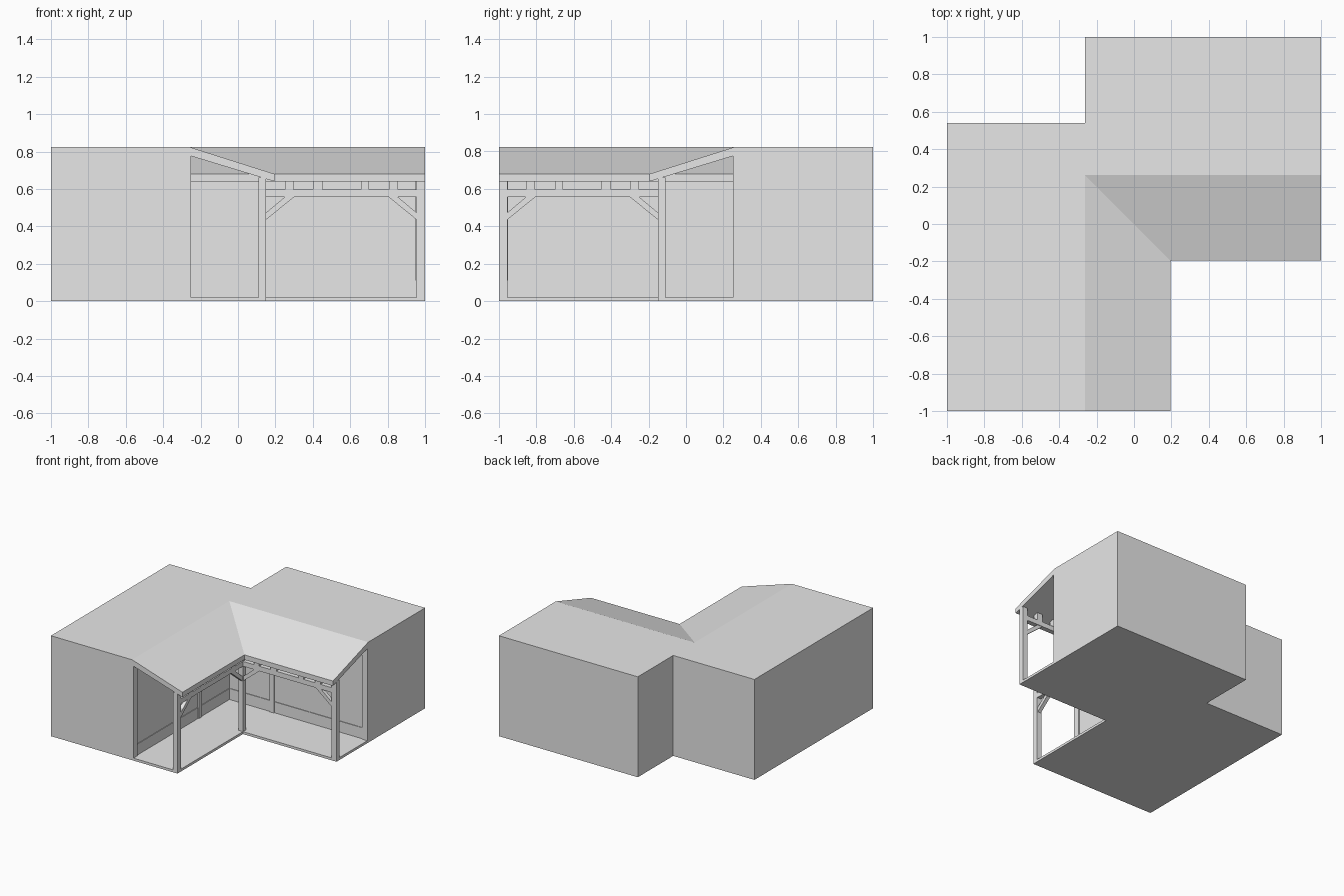
import bpy, bmesh
from mathutils import Matrix, Vector

if "Cube" in bpy.data.objects:
    bpy.data.objects.remove(bpy.data.objects["Cube"])

grey = bpy.data.materials.new("plain grey")
grey.diffuse_color = (0.8, 0.8, 0.8, 1)
grey.use_nodes = True
grey.node_tree.nodes["Principled BSDF"].inputs["Base Color"].default_value = grey.diffuse_color

# Swaps the two wings: (x, y) -> (-y, -x)
SWAP = Matrix(((0, -1, 0, 0), (-1, 0, 0, 0), (0, 0, 1, 0), (0, 0, 0, 1)))


def prism(name, points, push, swap=False):
    """Closed solid: a flat outline of 3D points pushed along a vector."""
    bm = bmesh.new()
    face = bm.faces.new([bm.verts.new(p) for p in points])
    ext = bmesh.ops.extrude_face_region(bm, geom=[face], use_keep_orig=True)
    moved = [g for g in ext["geom"] if isinstance(g, bmesh.types.BMVert)]
    bmesh.ops.translate(bm, verts=moved, vec=Vector(push))
    if swap:
        bm.transform(SWAP)
    bmesh.ops.recalc_face_normals(bm, faces=bm.faces[:])
    mesh = bpy.data.meshes.new(name)
    bm.to_mesh(mesh)
    bm.free()
    mesh.materials.append(grey)
    ob = bpy.data.objects.new(name, mesh)
    bpy.context.collection.objects.link(ob)
    return ob


def box(name, x, y, z, swap=False):
    pts = [(x[0], y[0], z[0]), (x[1], y[0], z[0]), (x[1], y[1], z[0]), (x[0], y[1], z[0])]
    return prism(name, pts, (0, 0, z[1] - z[0]), swap)


W = 0.262       # porch wall line
TOP = 0.825     # flat roof height
FLOOR = 0.02
FRONT = (-0.15, -0.11)   # depth of the porch frame

# Main L-shaped building with a flat roof
walls = [(-1, -1), (-W, -1), (-W, W), (1, W), (1, 1), (-W, 1), (-W, 0.54), (-1, 0.54)]
prism("building", [(x, y, 0) for x, y in walls], (0, 0, TOP))

# Porch floor slab
slab = [(-W, -1), (0.15, -1), (0.15, -0.15), (1, -0.15), (1, W), (-W, W)]
prism("porch_floor", [(x, y, 0) for x, y in slab], (0, 0, FLOOR))

# Post at the inner corner, shared by both porches
box("corner_post", (0.11, 0.15), FRONT, (0, 0.66))

for side, swap in (("back", False), ("left", True)):
    # Sloping roof slab, running its full length under the other one
    roof = [(W, TOP), (-0.195, 0.68), (-0.195, 0.64), (W, 0.779)]
    prism(side + "_porch_roof", [(-W, y, z) for y, z in roof], (1 + W, 0, 0), swap)

    # End post and beam
    box(side + "_end_post", (0.955, 1), FRONT, (0, 0.66), swap)
    box(side + "_beam", (0.15, 0.955), FRONT, (0.557, 0.597), swap)

    # Short blocks carrying the roof on the beam
    for i, x in enumerate(((0.25, 0.298), (0.40, 0.453), (0.657, 0.70), (0.807, 0.855))):
        box(f"{side}_block_{i + 1}", x, FRONT, (0.597, 0.66), swap)

    # Diagonal braces at both ends of the beam
    for end, x0, s in (("inner", 0.15, 1), ("outer", 0.955, -1)):
        brace = [(0, 0.435), (0.15, 0.557), (0.10, 0.557), (0, 0.473)]
        prism(f"{side}_{end}_brace", [(x0 + s * x, -0.145, z) for x, z in brace],
              (0, 0.03, 0), swap)

    # Shallow wall posts and a low skirting against the building
    for name, x in (("inner", (0.11, 0.15)), ("outer", (0.95, 1))):
        box(f"{side}_{name}_wall_post", x, (0.25, W), (FLOOR, 0.78), swap)
    box(side + "_skirting", (-0.257, 1), (0.257, W), (FLOOR, 0.11), swap)
